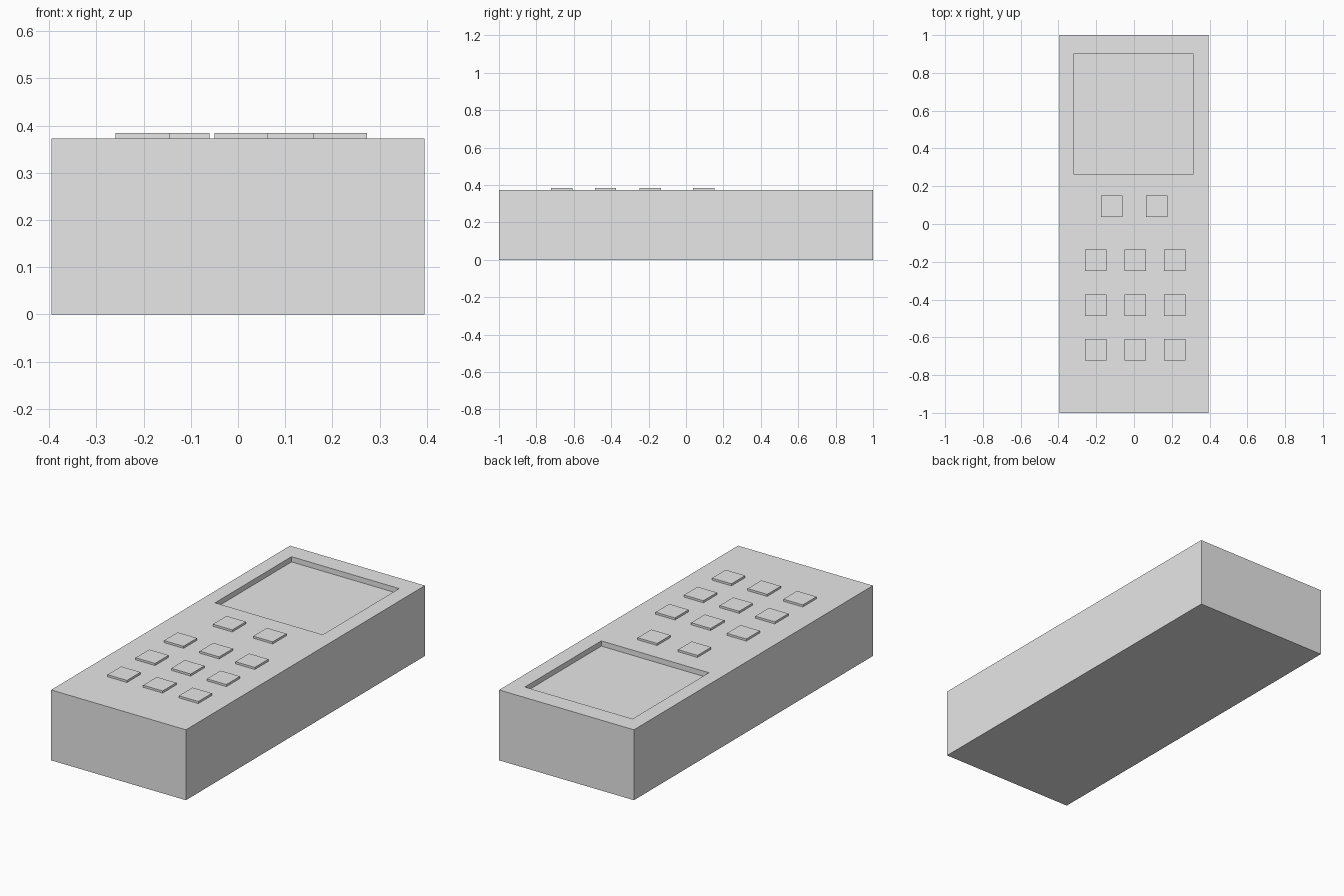
import bpy
import bmesh
from mathutils import Vector

if "Cube" in bpy.data.objects:
    bpy.data.objects.remove(bpy.data.objects["Cube"], do_unlink=True)

WIDTH, LENGTH, HEIGHT = 0.79, 2.0, 0.373
KEY_SIZE, KEY_TOP = 0.114, 0.384
SCREEN_X, SCREEN_Y, SCREEN_DEPTH = (-0.318, 0.313), (0.262, 0.902), 0.028

grey = bpy.data.materials.new("plain grey")
grey.use_nodes = True
grey.diffuse_color = (0.8, 0.8, 0.8, 1)
grey.node_tree.nodes["Principled BSDF"].inputs["Base Color"].default_value = (0.8, 0.8, 0.8, 1)


def box(bm, size, center):
    verts = bmesh.ops.create_cube(bm, size=1)["verts"]
    bmesh.ops.scale(bm, vec=size, verts=verts)
    bmesh.ops.translate(bm, vec=center, verts=verts)


def finish(bm, name):
    bmesh.ops.recalc_face_normals(bm, faces=bm.faces)
    mesh = bpy.data.meshes.new(name)
    bm.to_mesh(mesh)
    bm.free()
    mesh.materials.append(grey)
    obj = bpy.data.objects.new(name, mesh)
    bpy.context.collection.objects.link(obj)
    return obj


# Handset body with a sunken screen
bm = bmesh.new()
box(bm, (WIDTH, LENGTH, HEIGHT), (0, 0, HEIGHT / 2))
top = max(bm.faces, key=lambda f: f.calc_center_median().z)
bmesh.ops.inset_region(bm, faces=[top], thickness=0.08)
middle = top.calc_center_median()
for v in top.verts:
    v.co.x = SCREEN_X[v.co.x > middle.x]
    v.co.y = SCREEN_Y[v.co.y > middle.y]
floor = bmesh.ops.extrude_discrete_faces(bm, faces=[top])["faces"][0]
bmesh.ops.translate(bm, vec=Vector((0, 0, -SCREEN_DEPTH)), verts=floor.verts)
finish(bm, "handset_body")


# Raised keys: one pair under the screen, then a three by three pad
def key(name, x, y):
    bm = bmesh.new()
    base = HEIGHT - 0.004
    box(bm, (KEY_SIZE, KEY_SIZE, KEY_TOP - base), (x, y, (KEY_TOP + base) / 2))
    finish(bm, name)


for side, x in (("right", -0.117), ("left", 0.12)):
    key("function_key_" + side, x, 0.095)

for row, y in enumerate((-0.192, -0.43, -0.665)):
    for column in range(3):
        key(f"number_key_{row * 3 + column + 1}", 0.007 + (column - 1) * 0.209, y)
